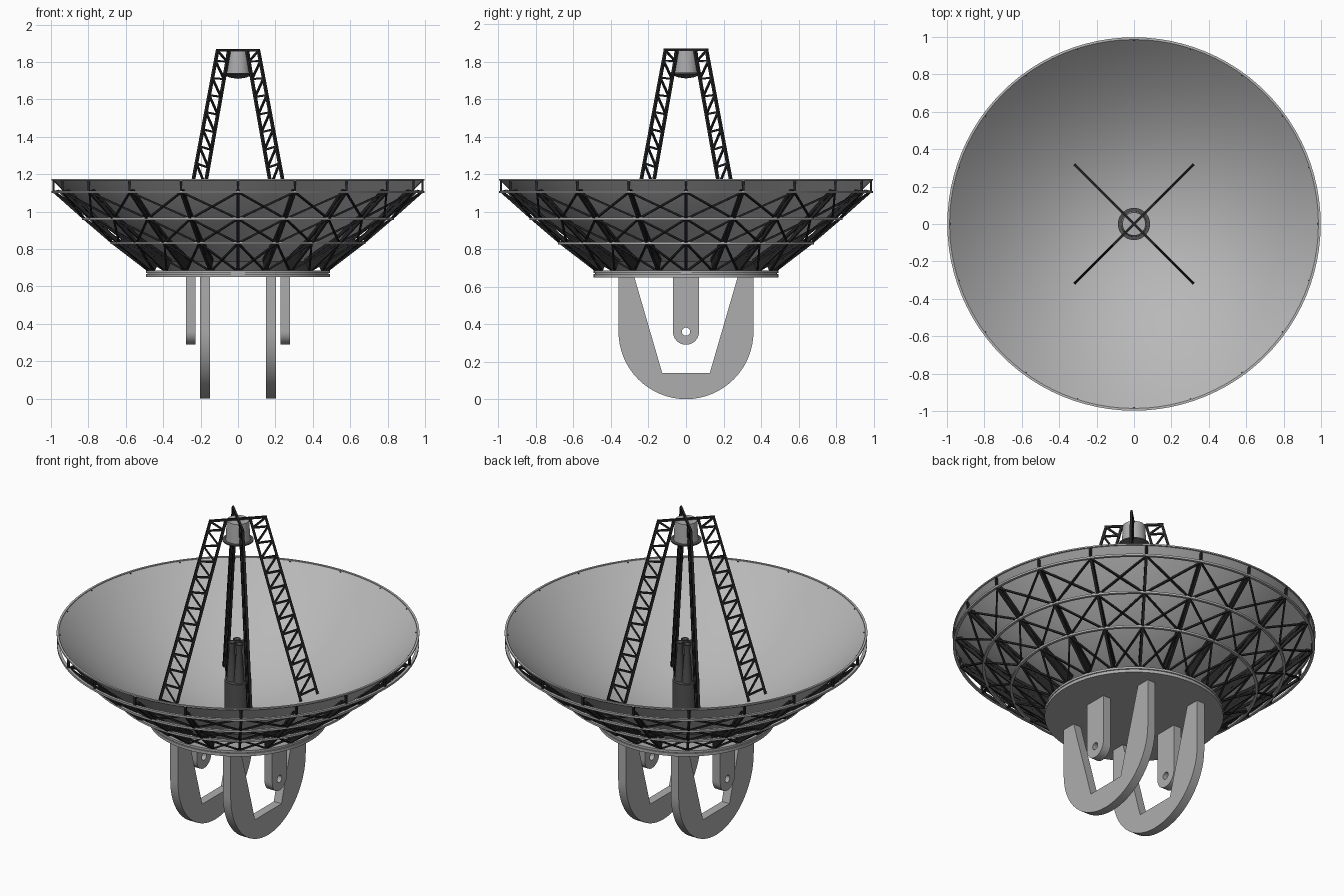
import bpy, bmesh, math
from mathutils import Vector, Matrix

if "Cube" in bpy.data.objects:
    bpy.data.objects.remove(bpy.data.objects["Cube"])


def mat(name, v):
    m = bpy.data.materials.new(name)
    m.diffuse_color = (v, v, v, 1)
    m.use_nodes = True
    m.node_tree.nodes["Principled BSDF"].inputs["Base Color"].default_value = m.diffuse_color
    return m


DISH = mat("pale grey", 0.48)
LIGHT = mat("light grey", 0.42)
TRUSS = mat("near black", 0.018)
HUB = mat("charcoal", 0.08)


def finish(name, bm, *mats, smooth=True):
    bmesh.ops.remove_doubles(bm, verts=bm.verts, dist=1e-5)
    bmesh.ops.recalc_face_normals(bm, faces=bm.faces)
    me = bpy.data.meshes.new(name)
    for f in bm.faces:
        f.smooth = smooth
    bm.to_mesh(me)
    bm.free()
    if smooth:
        me.set_sharp_from_angle(angle=math.radians(35))
    for m in mats:
        me.materials.append(m)
    ob = bpy.data.objects.new(name, me)
    bpy.context.collection.objects.link(ob)
    return ob


def revolve(name, prof, m, segs=80, closed=False, at=(0, 0)):
    bm = bmesh.new()
    pts = prof + prof[:1] if closed else prof
    vs = [bm.verts.new((r, 0, z)) for r, z in pts]
    es = [bm.edges.new(p) for p in zip(vs, vs[1:])]
    bmesh.ops.spin(bm, geom=vs + es, cent=(0, 0, 0), axis=(0, 0, 1),
                   angle=2 * math.pi, steps=segs)
    bmesh.ops.translate(bm, verts=bm.verts, vec=(at[0], at[1], 0))
    return finish(name, bm, m)


def bar(bm, a, b, w):
    a, b = Vector(a), Vector(b)
    d = b - a
    rot = d.to_track_quat('Z', 'Y').to_matrix().to_4x4()
    M = Matrix.Translation((a + b) / 2) @ rot @ Matrix.Diagonal((w, w, d.length, 1))
    bmesh.ops.create_cube(bm, size=1, matrix=M)


def polar(r, z, a):
    return Vector((r * math.cos(a), r * math.sin(a), z))


def dish_z(r):
    return 0.665 + 0.52 * r * r


# dish shell
radii = [0.99 * i / 20 for i in range(21)]
front = [(r, dish_z(r)) for r in radii]
back = [(r, z - 0.008) for r, z in reversed(front)]
revolve("dish", front + back, DISH, 96)


# rim lip and the backing hoops
def hoop(name, r, z, w, h, m):
    revolve(name, [(r - w, z - h), (r, z - h), (r, z + h), (r - w, z + h)],
            m, 96, True)


hoop("rim_lip", 0.998, 1.171, 0.012, 0.004, DISH)
nodes = [(0.485, 0.68), (0.683, 0.832), (0.835, 0.962), (0.996, 1.105)]
for i, (r, z) in enumerate(nodes[1:]):
    hoop(f"back_hoop_{i + 1}", r, z, 0.016, 0.006, LIGHT)

# base plate under the dish, in two steps, and the collar joining it to the dish
revolve("base_plate", [(0, 0.65), (0.492, 0.65), (0.492, 0.668), (0.484, 0.668),
                       (0.484, 0.672), (0.492, 0.672), (0.492, 0.685),
                       (0.38, 0.685)], LIGHT)
revolve("base_collar", [(0.385, 0.68), (0.385, dish_z(0.385) - 0.004)], HUB)

# backing truss: radial ribs with crossed braces between them
N = 20
bm = bmesh.new()
for k in range(N):
    a, b = 2 * math.pi * k / N, 2 * math.pi * (k + 1) / N
    inner = [(r - 0.04, dish_z(r - 0.04) - 0.028) for r, z in nodes]
    outer = [(r - 0.014, z) for r, z in nodes]
    for (p, q), (s, t) in zip(zip(outer, outer[1:]), zip(inner, inner[1:])):
        bar(bm, polar(*p, a), polar(*q, a), 0.014)
        bar(bm, polar(*s, a), polar(*t, a), 0.014)
        bar(bm, polar(*q, a), polar(*t, a), 0.012)
        bar(bm, polar(*p, a), polar(*t, a), 0.010)
        bar(bm, polar(*p, a), polar(*q, b), 0.010)
        bar(bm, polar(*p, b), polar(*q, a), 0.010)
    bar(bm, polar(0.986, 1.105, a), polar(0.986, 1.168, a), 0.012)
finish("backing_truss", bm, TRUSS, smooth=False)

# solid gusset plates at the foot of each rib
bm = bmesh.new()
for k in range(N):
    a = 2 * math.pi * k / N
    side = Vector((-math.sin(a), math.cos(a), 0)) * 0.004
    quad = [(0.47, 0.68), (0.665, 0.832), (0.645, dish_z(0.645) - 0.024),
            (0.44, dish_z(0.44) - 0.024)]
    u = [bm.verts.new(polar(*p, a) + side) for p in quad]
    v = [bm.verts.new(polar(*p, a) - side) for p in quad]
    bm.faces.new(u)
    bm.faces.new(v[::-1])
    for i in range(4):
        j = (i + 1) % 4
        bm.faces.new((u[i], v[i], v[j], u[j]))
finish("rib_gussets", bm, TRUSS, smooth=False)

# four lattice legs carrying the feed
BAYS = 12
for k in range(4):
    a = math.pi / 4 + k * math.pi / 2
    o0, o1 = polar(0.445, 0.765, a), polar(0.155, 1.86, a)
    i0, i1 = polar(0.352, 0.725, a), polar(0.068, 1.86, a)
    bm = bmesh.new()
    bar(bm, o0, o1, 0.014)
    bar(bm, i0, i1, 0.014)
    bar(bm, polar(0.162, 1.863, a), polar(0, 1.863, a), 0.012)
    for n in range(BAYS):
        t, s = (n + 0.4) / BAYS, min((n + 1.4) / BAYS, 1)
        bar(bm, o0.lerp(o1, t), i0.lerp(i1, t), 0.010)
        bar(bm, i0.lerp(i1, t), o0.lerp(o1, s), 0.010)
    finish(f"feed_leg_{k + 1}", bm, TRUSS, smooth=False)

# secondary reflector held at the top, with its drum
revolve("secondary_reflector", [(0, 1.71), (0.045, 1.717), (0.086, 1.735),
                                (0.086, 1.742), (0, 1.742)], HUB, 32)
revolve("secondary_drum", [(0.068, 1.74), (0.062, 1.858), (0, 1.858)], LIGHT, 32)

# central hub and four feed horns
revolve("feed_hub", [(0.074, 0.68), (0.074, 0.89), (0, 0.89)], HUB, 32)
for k in range(4):
    c = polar(0.034, 0, math.pi / 4 + k * math.pi / 2)
    revolve(f"feed_horn_{k + 1}", [(0.03, 0.885), (0.016, 1.08), (0.022, 1.12),
                                   (0.016, 1.12), (0, 1.08)], HUB, 16, at=(c.x, c.y))


# flat plates standing in the y-z plane
def plate(name, loops, x, half, m):
    cu = bpy.data.curves.new(name + "_outline", 'CURVE')
    cu.dimensions, cu.fill_mode, cu.extrude = '2D', 'BOTH', half
    for pts in loops:
        sp = cu.splines.new('POLY')
        sp.points.add(len(pts) - 1)
        for p, (y, z) in zip(sp.points, pts):
            p.co = (y, z, 0, 1)
        sp.use_cyclic_u = True
    tmp = bpy.data.objects.new(name + "_tmp", cu)
    bpy.context.collection.objects.link(tmp)
    dg = bpy.context.evaluated_depsgraph_get()
    me = bpy.data.meshes.new_from_object(tmp.evaluated_get(dg))
    bpy.data.objects.remove(tmp)
    bm = bmesh.new()
    bm.from_mesh(me)
    bm.transform(Matrix(((0, 0, 1, x), (1, 0, 0, 0), (0, 1, 0, 0), (0, 0, 0, 1))))
    finish(name, bm, m)


def arc(r, z, a0, a1, n):
    return [(r * math.cos(a0 + (a1 - a0) * i / n), z + r * math.sin(a0 + (a1 - a0) * i / n))
            for i in range(n + 1)]


cradle = [(0.278, 0.66), (0.36, 0.66)] + arc(0.36, 0.36, 0, -math.pi, 32) + \
         [(-0.36, 0.66), (-0.278, 0.66), (-0.127, 0.14), (0.127, 0.14)]
lug = [(0.07, 0.66)] + arc(0.07, 0.36, 0, -math.pi, 16) + [(-0.07, 0.66)]
hole = arc(0.022, 0.36, 0, 2 * math.pi * 15 / 16, 15)
for side, s in (("left", -1), ("right", 1)):
    plate(f"{side}_cradle", [cradle], s * 0.177, 0.026, LIGHT)
    plate(f"{side}_pivot_lug", [lug, hole], s * 0.253, 0.026, LIGHT)
